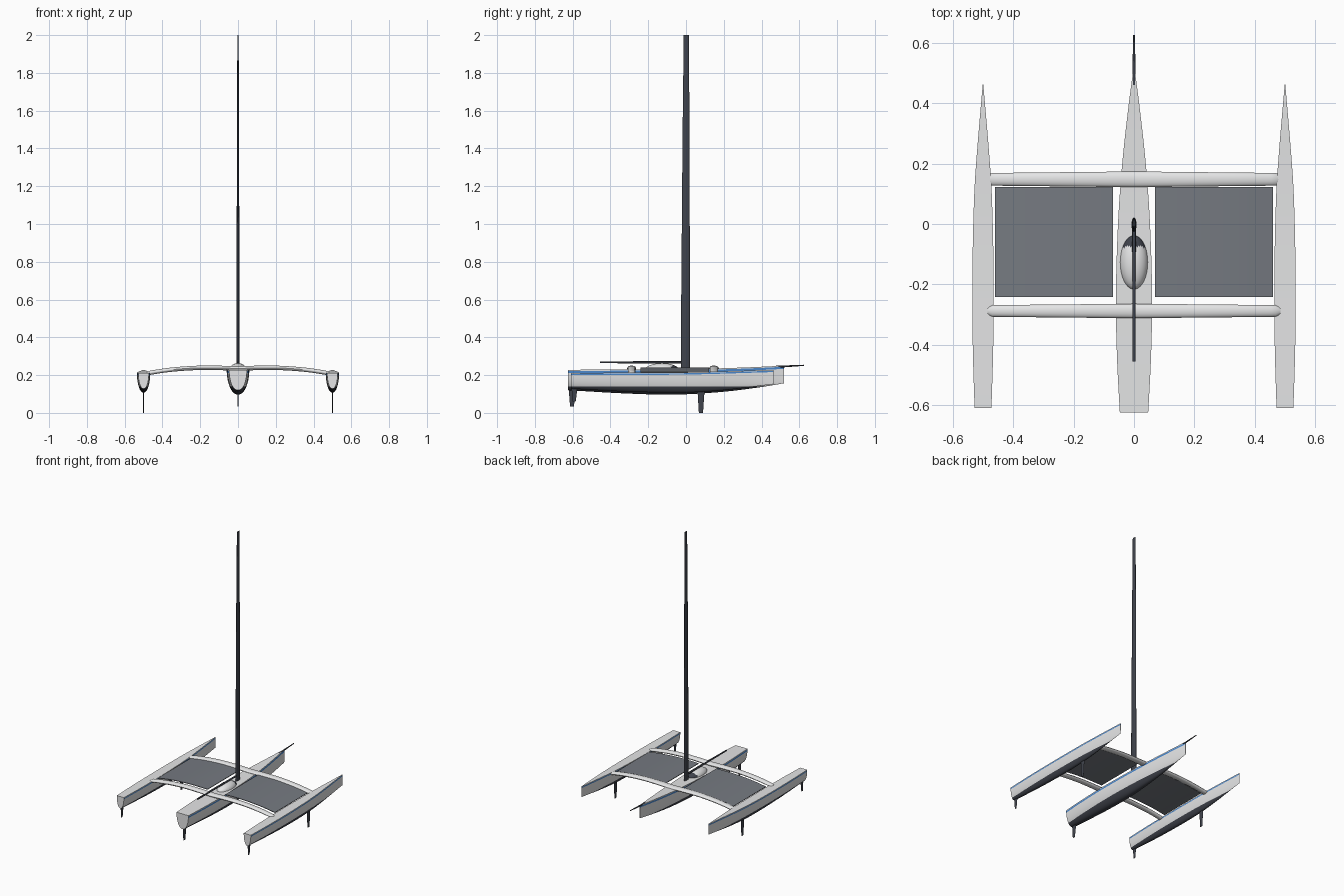
import bpy, bmesh, math
from mathutils import Vector

if "Cube" in bpy.data.objects:
    bpy.data.objects.remove(bpy.data.objects["Cube"])


def mat(name, r, g, b):
    m = bpy.data.materials.new(name)
    m.diffuse_color = (r, g, b, 1)
    m.use_nodes = True
    m.node_tree.nodes["Principled BSDF"].inputs["Base Color"].default_value = m.diffuse_color
    return m


WHITE = mat("hull_white", 0.78, 0.785, 0.79)
BLUE = mat("stripe_blue", 0.07, 0.25, 0.62)
CARBON = mat("carbon_black", 0.05, 0.056, 0.072)
NET = mat("net_grey", 0.18, 0.195, 0.22)
BOTTOM = mat("bottom_paint", 0.05, 0.055, 0.07)


def curve(pts, t):
    """Smooth interpolation through (t, value) pairs."""
    n = len(pts)
    t = min(max(t, pts[0][0]), pts[-1][0])
    i = next(k for k in range(n - 1) if t <= pts[k + 1][0])

    def slope(k):
        a, b = pts[max(k - 1, 0)], pts[min(k + 1, n - 1)]
        return (b[1] - a[1]) / (b[0] - a[0])
    (t0, v0), (t1, v1) = pts[i], pts[i + 1]
    h = t1 - t0
    u = (t - t0) / h
    return ((2*u**3 - 3*u*u + 1)*v0 + (u**3 - 2*u*u + u)*h*slope(i)
            + (3*u*u - 2*u**3)*v1 + (u**3 - u*u)*h*slope(i + 1))


def finish(name, bm, mats, angle=40):
    bmesh.ops.recalc_face_normals(bm, faces=bm.faces)
    me = bpy.data.meshes.new(name)
    bm.to_mesh(me)
    bm.free()
    for m in mats:
        me.materials.append(m)
    ob = bpy.data.objects.new(name, me)
    bpy.context.collection.objects.link(ob)
    bpy.ops.object.select_all(action='DESELECT')
    ob.select_set(True)
    bpy.context.view_layer.objects.active = ob
    bpy.ops.object.shade_smooth_by_angle(angle=math.radians(angle))
    return ob


def loft(name, rings, mats, rule=None, angle=40, waterline=None):
    """Skin closed rings of points; rule(j) gives the material of strip j."""
    bm = bmesh.new()
    vs = [[bm.verts.new(p) for p in r] for r in rings]
    n = len(vs[0])
    for a, b in zip(vs, vs[1:]):
        for j in range(n):
            k = (j + 1) % n
            f = bm.faces.new((a[j], a[k], b[k], b[j]))
            f.material_index = rule(j) if rule else 0
    bm.faces.new(vs[0])
    bm.faces.new(vs[-1])
    if waterline:
        # dark bottom paint below a level cut, transom left white
        bmesh.ops.bisect_plane(bm, geom=bm.verts[:] + bm.edges[:] + bm.faces[:],
                               plane_co=(0, 0, waterline), plane_no=(0, 0, 1))
        bm.normal_update()
        for f in bm.faces:
            if f.calc_center_median().z < waterline and abs(f.normal.y) < .95:
                f.material_index = 2
    return finish(name, bm, mats, angle)


def hull(name, cx, y0, y1, width, deck, keel, s0, s1):
    """Hull with U sections, flat deck and a stripe s0..s1 below the deck."""
    rings, m = [], 12
    for i in range(41):
        y = y0 + (y1 - y0) * i / 40
        w, d, k = curve(width, y), curve(deck, y), curve(keel, y)
        depth = d - k
        fr = [0, s0 / depth, s1 / depth]
        t0 = math.asin(fr[2])
        fr += [math.sin(t0 + (math.pi/2 - t0) * j / m) for j in range(1, m + 1)]
        half = [(w * max(1 - f*f, 0)**0.45, d - depth*f) for f in fr]
        ring = [(cx + x, y, z) for x, z in half]
        ring += [(cx - x, y, z) for x, z in reversed(half[:-1])]
        rings.append(ring)
    last = len(rings[0]) - 1
    return loft(name, rings, [WHITE, BLUE, BOTTOM],
                lambda j: int(j in (1, last - 2)), waterline=.14)


def foil(name, x, sections, thick):
    """Lens-shaped blade; sections are (z, y_back, y_front, thickness scale)."""
    rings = []
    for z, yb, yf, s in sections:
        c, r = (yb + yf) / 2, (yf - yb) / 2
        rings.append([(x + thick*s/2 * math.sin(a), c + r*math.cos(a), z)
                      for a in (2*math.pi*j/16 for j in range(16))])
    return loft(name, rings, [CARBON], angle=50)


def spar(name, a, b, ra, rb):
    """Tapered round pole."""
    a, b = Vector(a), Vector(b)
    q = (b - a).to_track_quat('Z', 'Y')
    rings = [[p + q @ Vector((r*math.cos(t), r*math.sin(t), 0))
              for t in (2*math.pi*j/12 for j in range(12))]
             for p, r in ((a, ra), (b, rb))]
    return loft(name, rings, [CARBON])


# Hulls
hull("main_hull", 0, -0.625, 0.52,
     [(-.625, .047), (-.45, .056), (-.25, .06), (0, .053), (.2, .039), (.4, .017), (.52, .001)],
     [(-.625, .228), (0, .232), (.3, .24), (.52, .25)],
     [(-.625, .12), (-.3, .102), (-.05, .097), (.2, .112), (.4, .137), (.52, .157)], .006, .017)
for side, label in ((-1, "left"), (1, "right")):
    hull(label + "_float", 0.5 * side, -0.61, 0.462,
         [(-.61, .028), (-.4, .034), (-.15, .035), (.1, .029), (.25, .019), (.462, .001)],
         [(-.61, .212), (0, .215), (.462, .228)],
         [(-.61, .128), (-.3, .112), (0, .108), (.2, .12), (.462, .152)], .005, .012)

# Arched cross beams
ARCH = [(0, .235), (.1, .238), (.22, .238), (.35, .229), (.45, .215), (.5, .205)]
for name, yc, wide in (("front_beam", .148, .026), ("rear_beam", -.288, .024)):
    rings = []
    for i in range(-32, 33):
        x = 0.485 * i / 32
        u = abs(x) / 0.485
        s = 0.6 if abs(i) == 32 else 1
        ry, rz = wide * (1 - .2*u) * s, (.012 - .001*u) * s
        rings.append([(x, yc + ry*math.cos(t), curve(ARCH, abs(x)) + rz*math.sin(t))
                      for t in (2*math.pi*j/16 for j in range(16))])
    loft(name, rings, [WHITE])

# Trampoline nets following the arch
for side, label in ((-1, "left"), (1, "right")):
    rings = []
    for i in range(17):
        x = .07 + .39 * i / 16
        z = curve(ARCH, x)
        rings.append([(side*x, y, z + dz) for y, dz in
                      ((-.242, -.002), (.123, -.002), (.123, .002), (-.242, .002))])
    loft(label + "_net", rings, [NET])

# Cabin dome with dark front window
bm = bmesh.new()
bmesh.ops.create_uvsphere(bm, u_segments=40, v_segments=24, radius=1)
for v in bm.verts:
    v.co = (v.co.x * .046, -.127 + v.co.y * .09, .226 + v.co.z * .037)
for f in bm.faces:
    c = f.calc_center_median()
    f.material_index = int(c.y > -.075 and c.z > .232)
finish("cabin", bm, [WHITE, CARBON])

# Wing mast, boom and bowsprit
foil("mast", 0, [(.232, -.027, .022, 1), (.4, -.027, .022, 1),
                 (1.5, -.018, .018, .65), (2.0, -.012, .016, .4)], .017)
spar("boom", (0, -.455, .268), (0, 0, .268), .005, .006)
spar("bowsprit", (0, .46, .243), (0, .625, .252), .006, .003)

# Rudders and daggerboards
foil("main_rudder", 0, [(.15, -.62, -.577, 1), (.115, -.62, -.582, 1),
                        (.035, -.614, -.594, .7)], .008)
for side, label in ((-1, "left"), (1, "right")):
    foil(label + "_rudder", .5*side, [(.15, -.605, -.574, 1), (.12, -.605, -.576, 1),
                                      (.06, -.6, -.584, .7)], .006)
    foil(label + "_daggerboard", .5*side, [(.15, .062, .097, 1), (.1, .062, .097, 1),
                                           (0, .068, .09, .8)], .007)
